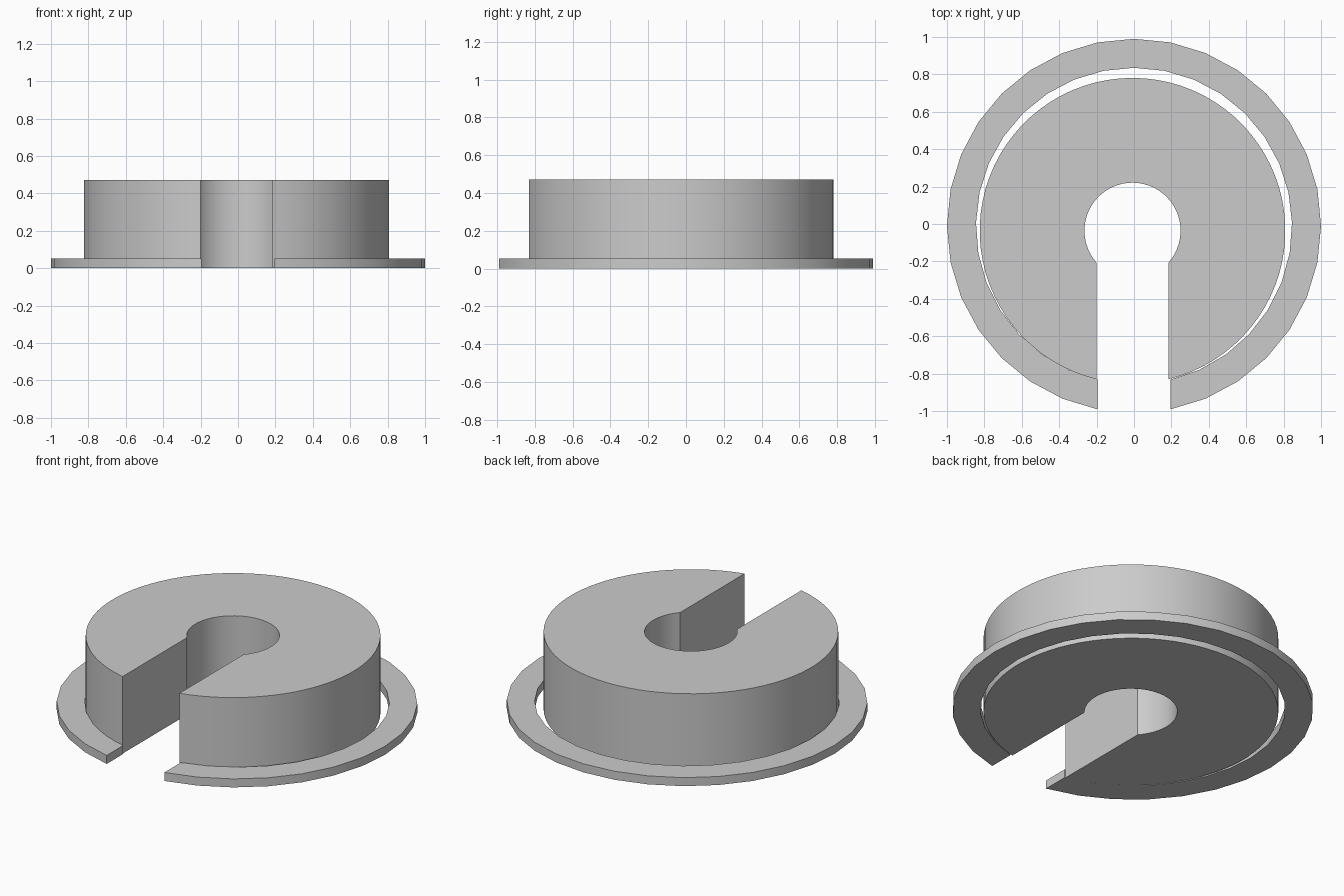
import bpy
import bmesh
from math import asin, cos, sin, pi, radians

if "Cube" in bpy.data.objects:
    bpy.data.objects.remove(bpy.data.objects["Cube"], do_unlink=True)

GREY = (0.6, 0.6, 0.6, 1.0)
grey = bpy.data.materials.new("light grey")
grey.use_nodes = True
grey.diffuse_color = GREY
grey.node_tree.nodes["Principled BSDF"].inputs["Base Color"].default_value = GREY


def open_arc(radius, half_gap, segments):
    """Counter-clockwise arc, open toward the front by a slot of half_gap."""
    a = asin(half_gap / radius)
    start, sweep = -pi / 2 + a, 2 * pi - 2 * a
    angles = [start + sweep * i / segments for i in range(segments + 1)]
    return [(radius * cos(t), radius * sin(t)) for t in angles]


def slotted_disc(name, outer, inner, half_gap, segments, height, centre):
    """Extrude a C-shaped outline whose slot walls are parallel."""
    bm = bmesh.new()
    rims = [[bm.verts.new((x, y, 0)) for x, y in open_arc(r, half_gap, n)]
            for r, n in zip((outer, inner), segments)]
    base = bm.faces.new(rims[0] + rims[1][::-1])
    top = bmesh.ops.extrude_face_region(bm, geom=[base], use_keep_orig=True)
    moved = [g for g in top["geom"] if isinstance(g, bmesh.types.BMVert)]
    bmesh.ops.translate(bm, vec=(0, 0, height), verts=moved)
    bmesh.ops.recalc_face_normals(bm, faces=bm.faces)
    mesh = bpy.data.meshes.new(name)
    bm.to_mesh(mesh)
    bm.free()
    mesh.materials.append(grey)
    obj = bpy.data.objects.new(name, mesh)
    obj.location = (*centre, 0)
    bpy.context.collection.objects.link(obj)
    bpy.ops.object.select_all(action="DESELECT")
    obj.select_set(True)
    bpy.context.view_layer.objects.active = obj
    bpy.ops.object.shade_smooth_by_angle(angle=radians(30))
    return obj


# Tall slotted body with a keyhole bore, slightly off centre
slotted_body = slotted_disc("slotted_body", 0.817, 0.257, 0.192,
                            (72, 40), 0.472, (-0.008, -0.038))
slotted_body.location.y = -0.036

# Thin, coarser open ring around the foot
base_ring = slotted_disc("base_ring", 1.0, 0.845, 0.195,
                         (30, 30), 0.052, (0, -0.01))
